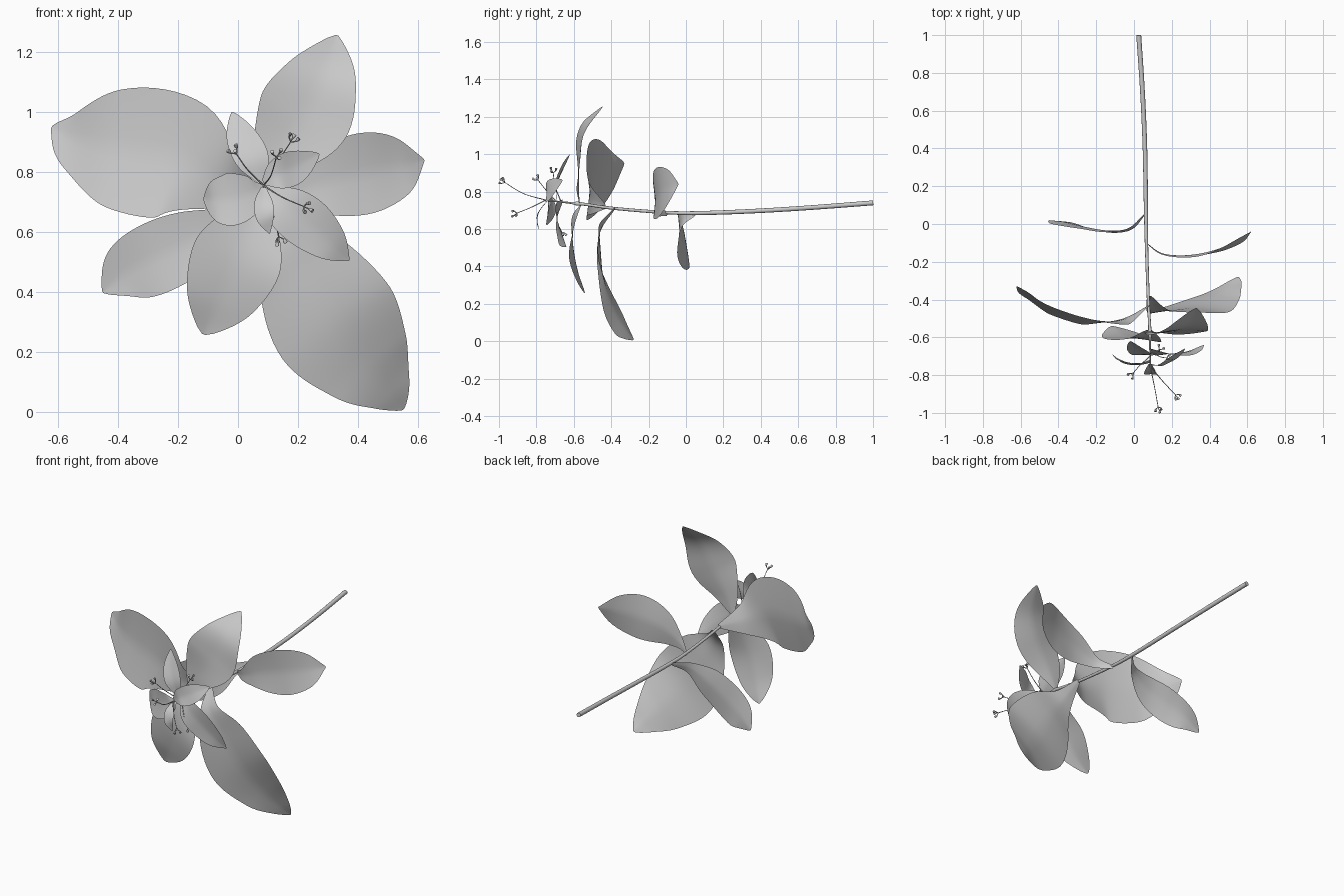
import bpy, math
from mathutils import Vector, Matrix

if "Cube" in bpy.data.objects:
    bpy.data.objects.remove(bpy.data.objects["Cube"])


def spline(pts, n):
    """Catmull-Rom through points of any length, n samples per span."""
    p = [Vector(q) for q in pts]
    p = [p[0] * 2 - p[1]] + p + [p[-1] * 2 - p[-2]]
    out = []
    for i in range(1, len(p) - 2):
        a, b, c, d = p[i - 1:i + 3]
        for k in range(n):
            t = k / n
            out.append(0.5 * (2 * b + (c - a) * t + (2 * a - 5 * b + 4 * c - d) * t * t
                              + (3 * b - a - 3 * c + d) * t ** 3))
    return out + [p[-2]]


def make(name, verts, faces):
    me = bpy.data.meshes.new(name)
    me.from_pydata(verts, [], faces)
    me.polygons.foreach_set("use_smooth", [True] * len(me.polygons))
    ob = bpy.data.objects.new(name, me)
    bpy.context.collection.objects.link(ob)
    return ob


def leaf(name, pts, cup=0.09):
    """Curved sheet along a midrib of (x, y, z, half width)."""
    rows, m = spline(pts, 8), 10
    n = len(rows)
    verts, faces = [], []
    for i, r in enumerate(rows):
        tan = (rows[min(i + 1, n - 1)] - rows[max(i - 1, 0)]).to_3d().normalized()
        side = tan.cross(Vector((0, -1, 0))).normalized()
        nor = side.cross(tan)
        t = i / (n - 1)
        w = max(r.w, 0.004) * math.sqrt(max(1 - t ** 14, 0.02))
        for j in range(m + 1):
            s = 2 * j / m - 1
            lift = cup * w * (abs(s) ** 1.3) + 0.05 * s * math.sin(9 * t) * w
            verts.append(r.to_3d() + side * s * w + nor * lift)
    for i in range(n - 1):
        for j in range(m):
            a = i * (m + 1) + j
            faces.append((a, a + 1, a + m + 2, a + m + 1))
    return make(name, verts, faces)


def tube(name, pts, sides=10, n=6):
    """Capped tube along points of (x, y, z, radius)."""
    rows = spline(pts, n)
    verts, faces = [], []
    for i, r in enumerate(rows):
        tan = (rows[min(i + 1, len(rows) - 1)] - rows[max(i - 1, 0)]).to_3d().normalized()
        ref = Vector((0, 0, 1)) if abs(tan.z) < 0.9 else Vector((1, 0, 0))
        u = tan.cross(ref).normalized()
        v = u.cross(tan)
        for k in range(sides):
            a = 2 * math.pi * k / sides
            verts.append(r.to_3d() + (u * math.cos(a) + v * math.sin(a)) * r.w)
    for i in range(len(rows) - 1):
        for k in range(sides):
            a, b = i * sides + k, i * sides + (k + 1) % sides
            faces.append((a, b, b + sides, a + sides))
    faces += [tuple(range(sides))[::-1], tuple(range(len(verts) - sides, len(verts)))]
    ob = make(name, verts, faces)
    for f in ob.data.polygons[-2:]:
        f.use_smooth = False
    return ob


# Main stem
tube("stem", [(.025, 1, .74, .013), (.045, .7, .717, .0125), (.058, .4, .698, .012),
              (.063, .1, .686, .011), (.066, -.1, .688, .009), (.075, -.38, .71, .008),
              (.083, -.54, .732, .008), (.085, -.58, .736, .011), (.085, -.62, .74, .005),
              (.085, -.76, .755, .004)], 12)

# Large leaves
leaf("upper_left_leaf", [(.08, -.43, .72, .012), (-.05, -.505, .765, .095), (-.2, -.51, .845, .205),
                         (-.4, -.455, .88, .2), (-.54, -.385, .91, .11), (-.62, -.33, .95, .03)])
leaf("lower_right_leaf", [(.08, -.38, .71, .012), (.13, -.455, .6, .07), (.22, -.455, .47, .17),
                          (.325, -.435, .3, .215), (.43, -.38, .16, .16),
                          (.505, -.325, .07, .085), (.55, -.28, .01, .03)])
leaf("top_leaf", [(.085, -.57, .74, .015), (.14, -.572, .86, .1), (.22, -.566, .99, .158),
                  (.285, -.54, 1.13, .115), (.33, -.445, 1.255, .03)])
leaf("right_leaf", [(.065, -.1, .68, .01), (.15, -.155, .705, .04), (.28, -.165, .76, .11),
                    (.42, -.14, .795, .135), (.54, -.09, .82, .1), (.62, -.04, .84, .02)])
leaf("lower_left_leaf", [(.055, .05, .68, .01), (-.02, -.02, .645, .04), (-.13, -.035, .58, .1),
                         (-.26, -.015, .52, .12), (-.37, .01, .465, .1), (-.45, .02, .4, .03)])
leaf("bottom_leaf", [(.08, -.56, .73, .015), (.05, -.595, .64, .09), (0, -.605, .52, .15),
                     (-.06, -.58, .38, .12), (-.115, -.54, .26, .04)])

# Small inner leaves
leaf("inner_leaf_upper_left", [(.085, -.69, .76, .01), (.05, -.69, .84, .055),
                               (.01, -.66, .92, .05), (-.02, -.62, 1, .012)])
leaf("inner_leaf_right", [(.085, -.74, .765, .01), (.13, -.745, .79, .05),
                          (.19, -.715, .818, .055), (.27, -.66, .86, .015)])
leaf("inner_leaf_lower_right", [(.085, -.66, .75, .01), (.15, -.685, .69, .07), (.23, -.685, .63, .085),
                                (.31, -.67, .56, .06), (.37, -.64, .505, .012)])
leaf("inner_leaf_left", [(.085, -.72, .75, .01), (.05, -.735, .73, .06), (-.02, -.735, .71, .088),
                         (-.08, -.715, .71, .065), (-.115, -.69, .71, .02)])
leaf("inner_leaf_lower", [(.085, -.74, .75, .008), (.085, -.78, .7, .03),
                          (.09, -.795, .65, .03), (.105, -.785, .595, .006)])

# Thin flower stalks, each forking into three tiny buds
stalks = [((.085, -.70, .755), (.03, -.75, .81), (-.005, -.79, .86)),
          ((.085, -.75, .755), (.11, -.87, .79), (.128, -.97, .85)),
          ((.085, -.75, .755), (.15, -.83, .715), (.22, -.905, .685)),
          ((.085, -.67, .75), (.13, -.70, .83), (.175, -.71, .9)),
          ((.085, -.67, .745), (.12, -.69, .65), (.135, -.665, .585))]
for i, (a, b, c) in enumerate(stalks):
    tube(f"flower_stalk_{i}", [(*a, .003), (*b, .002), (*c, .002)], 6)
    c = Vector(c)
    d = (c - Vector(b)).normalized()
    out = d.orthogonal().normalized()
    for k in range(3):
        o = Matrix.Rotation(2.1 * k + i, 3, d) @ out
        e, f = c + d * .012 + o * .015, c + d * .026 + o * .019
        tube(f"bud_{i}_{k}", [(*c, .0018), (*e, .003), (*((e + f) / 2), .006), (*f, .007)], 6, 2)
